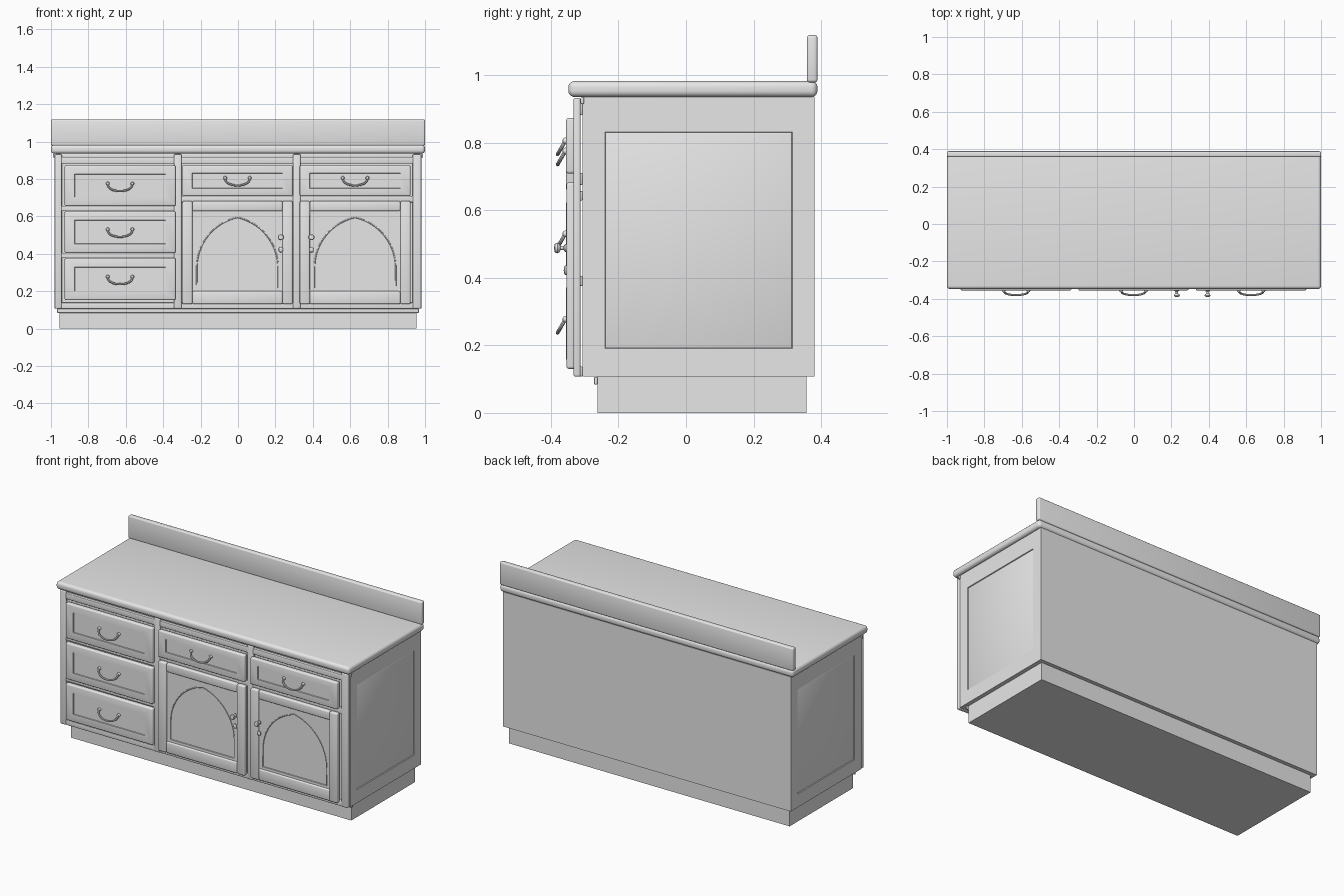
import bpy, bmesh, math
from mathutils import Vector, Matrix

if "Cube" in bpy.data.objects:
    bpy.data.objects.remove(bpy.data.objects["Cube"])

grey = bpy.data.materials.new("plain_grey")
grey.diffuse_color = (0.8, 0.8, 0.8, 1)
grey.use_nodes = True
grey.node_tree.nodes["Principled BSDF"].inputs["Base Color"].default_value = grey.diffuse_color


def add(name, me):
    me.materials.clear()
    me.materials.append(grey)
    me.shade_smooth()
    me.set_sharp_from_angle(angle=math.radians(35))
    ob = bpy.data.objects.new(name, me)
    bpy.context.collection.objects.link(ob)
    return ob


def finish(name, bm):
    bmesh.ops.recalc_face_normals(bm, faces=bm.faces)
    me = bpy.data.meshes.new(name)
    bm.to_mesh(me)
    bm.free()
    return add(name, me)


def box_bm(x0, x1, y0, y1, z0, z1, bevel=0, seg=3):
    bm = bmesh.new()
    bmesh.ops.create_cube(bm, size=1)
    for v in bm.verts:
        v.co = ((x0 + x1) / 2 + v.co.x * (x1 - x0),
                (y0 + y1) / 2 + v.co.y * (y1 - y0),
                (z0 + z1) / 2 + v.co.z * (z1 - z0))
    if bevel:
        bmesh.ops.bevel(bm, geom=bm.edges[:], offset=bevel, segments=seg,
                        profile=0.5, affect='EDGES')
    return bm


def box(name, *args, **kw):
    return finish(name, box_bm(*args, **kw))


def curve_mesh(name, cu, matrix=Matrix()):
    tmp = bpy.data.objects.new(name + "_tmp", cu)
    bpy.context.collection.objects.link(tmp)
    dg = bpy.context.evaluated_depsgraph_get()
    me = bpy.data.meshes.new_from_object(tmp.evaluated_get(dg))
    me.transform(matrix)
    bpy.data.objects.remove(tmp)
    return add(name, me)


def spline(cu, pts, cyclic=False):
    s = cu.splines.new('POLY')
    s.points.add(len(pts) - 1)
    for p, q in zip(s.points, pts):
        p.co = (*q, 1)
    s.use_cyclic_u = cyclic


def lathe(name, profile, x, y, z, zscale=1):
    """Turn a (radius, outward distance) profile about the y axis."""
    bm = bmesh.new()
    vs = [bm.verts.new((r, -d, 0)) for r, d in profile]
    es = [bm.edges.new(p) for p in zip(vs, vs[1:])]
    bmesh.ops.spin(bm, geom=vs + es, cent=(0, 0, 0), axis=(0, 1, 0),
                   angle=math.tau, steps=20)
    bmesh.ops.remove_doubles(bm, verts=bm.verts, dist=1e-5)
    for v in bm.verts:
        v.co = Vector((x + v.co.x, y + v.co.y, z + v.co.z * zscale))
    finish(name, bm)


# Carcass with a recessed panel on each side
bm = box_bm(-0.98, 0.98, -0.306, 0.38, 0.107, 0.936)
for f in [f for f in bm.faces if abs(f.normal.x) > 0.9]:
    bmesh.ops.inset_individual(bm, faces=[f], thickness=0.05)
    for v in f.verts:
        v.co.y = -0.24 if v.co.y < 0.03 else 0.315
        v.co.z = 0.19 if v.co.z < 0.5 else 0.832
    bmesh.ops.inset_individual(bm, faces=[f], thickness=0.003, depth=-0.005)
    bmesh.ops.inset_individual(bm, faces=[f], thickness=0.006, depth=0.002)
finish("carcass", bm)

# Plinth and its strip, worktop, upstand
box("plinth", -0.955, 0.955, -0.262, 0.356, 0, 0.108)
box("plinth_strip", -0.967, 0.967, -0.272, -0.262, 0.084, 0.106, bevel=0.003)
box("worktop", -1, 1, -0.348, 0.389, 0.935, 0.982, bevel=0.018, seg=5)
box("upstand", -1, 1, 0.358, 0.389, 0.978, 1.118, bevel=0.008)
box("top_strip", -0.99, 0.99, -0.312, -0.302, 0.914, 0.934, bevel=0.003)

# Face frame
for x0, x1 in ((-0.98, -0.942), (-0.342, -0.302), (0.294, 0.334), (0.934, 0.98)):
    box("frame_stile", x0, x1, -0.333, -0.312, 0.107, 0.932, bevel=0.006)
for z0, z1 in ((0.107, 0.138), (0.882, 0.918)):
    box("frame_rail", -0.95, 0.95, -0.329, -0.306, z0, z1, bevel=0.004)
for z0, z1 in ((0.376, 0.405), (0.628, 0.656)):
    box("drawer_rail", -0.95, -0.33, -0.329, -0.306, z0, z1, bevel=0.004)
box("upper_rail", -0.32, 0.95, -0.329, -0.306, 0.675, 0.71, bevel=0.004)


def handle(x, z):
    cu = bpy.data.curves.new("drawer_pull", 'CURVE')
    cu.dimensions = '3D'
    cu.bevel_depth = 0.0055
    cu.bevel_resolution = 2
    cu.use_fill_caps = True
    pts = []
    for i in range(17):
        a = math.pi * i / 16
        s = math.sin(a) ** 0.8
        pts.append((x - 0.066 * math.cos(a), -0.357 - 0.023 * s, z - 0.04 * s))
    spline(cu, pts)
    curve_mesh("drawer_pull", cu)
    for sx in (-1, 1):
        lathe("pull_mount", [(0, 0.016), (0.007, 0.014), (0.01, 0.008), (0.009, 0)],
              x + sx * 0.066, -0.35, z)


def drawer(x0, x1, z0, z1, mz, hz):
    # Rounded slab with a sunken middle field
    bm = box_bm(x0, x1, -0.355, -0.325, z0, z1, bevel=0.008)
    f = min(bm.faces, key=lambda f: f.calc_center_median().y)
    cx, cz = (x0 + x1) / 2, (z0 + z1) / 2
    bmesh.ops.inset_individual(bm, faces=[f], thickness=0.02)
    for v in f.verts:
        v.co.x = x0 + 0.053 if v.co.x < cx else x1 - 0.053
        v.co.z = z0 + mz if v.co.z < cz else z1 - mz
    bmesh.ops.inset_individual(bm, faces=[f], thickness=0.002, depth=-0.005)
    finish("drawer_front", bm)
    handle(cx, hz)


for z0, z1, hz in ((0.655, 0.873, 0.775), (0.404, 0.628, 0.53), (0.152, 0.377, 0.277)):
    drawer(-0.927, -0.334, z0, z1, 0.048, hz)
for x0, x1 in ((-0.298, 0.292), (0.33, 0.922)):
    drawer(x0, x1, 0.708, 0.873, 0.042, 0.805)


def door(x0, x1, knob_x):
    z0, z1, s = 0.13, 0.682, 0.054
    for a in (x0, x1 - s):
        box("door_stile", a, a + s, -0.354, -0.325, z0, z1, bevel=0.008)
    box("door_top_rail", x0 + s, x1 - s, -0.352, -0.325, z1 - 0.054, z1, bevel=0.008)
    box("door_bottom_rail", x0 + s, x1 - s, -0.352, -0.325, z0, z0 + 0.07, bevel=0.008)
    box("door_panel", x0 + 0.04, x1 - 0.04, -0.337, -0.322, z0 + 0.03, z1 - 0.03)
    # Plate with a pointed-arch opening
    cx, w, h, spring, base = (x0 + x1) / 2, 0.218, 0.27, 0.325, 0.215
    r = (w * w + h * h) / (2 * w)
    top = math.asin(h / r)
    left = [(r - w - r * math.cos(top * i / 14), spring + r * math.sin(top * i / 14))
            for i in range(15)]
    arch = [(-w, base)] + left + [(-x, z) for x, z in reversed(left[:-1])] + [(w, base)]
    half = (x1 - x0) / 2 - 0.045
    cu = bpy.data.curves.new("arched_plate", 'CURVE')
    cu.dimensions = '2D'
    cu.fill_mode = 'BOTH'
    cu.extrude = 0.004
    spline(cu, [(-half, 0.18, 0), (half, 0.18, 0), (half, 0.65, 0), (-half, 0.65, 0)], True)
    spline(cu, [(x, z, 0) for x, z in arch], True)
    place = Matrix.Translation((cx, -0.339, 0)) @ Matrix.Rotation(math.pi / 2, 4, 'X')
    curve_mesh("arched_plate", cu, place)
    # Slim bead around the arch
    bead = bpy.data.curves.new("arch_bead", 'CURVE')
    bead.dimensions = '3D'
    bead.bevel_depth = 0.004
    bead.bevel_resolution = 1
    spline(bead, [(x, z, 0) for x, z in arch], True)
    curve_mesh("arch_bead", bead, Matrix.Translation((0, -0.002, 0)) @ place)
    # Knob and keyhole cover
    lathe("door_knob", [(0.012, 0), (0.012, 0.005), (0.006, 0.009), (0.006, 0.018),
                        (0.013, 0.022), (0.016, 0.028), (0.013, 0.035), (0, 0.038)],
          knob_x, -0.353, 0.488)
    lathe("keyhole_cover", [(0.012, 0), (0.011, 0.005), (0.006, 0.008), (0, 0.009)],
          knob_x, -0.353, 0.422, 1.25)


door(-0.298, 0.292, 0.229)
door(0.33, 0.922, 0.393)
